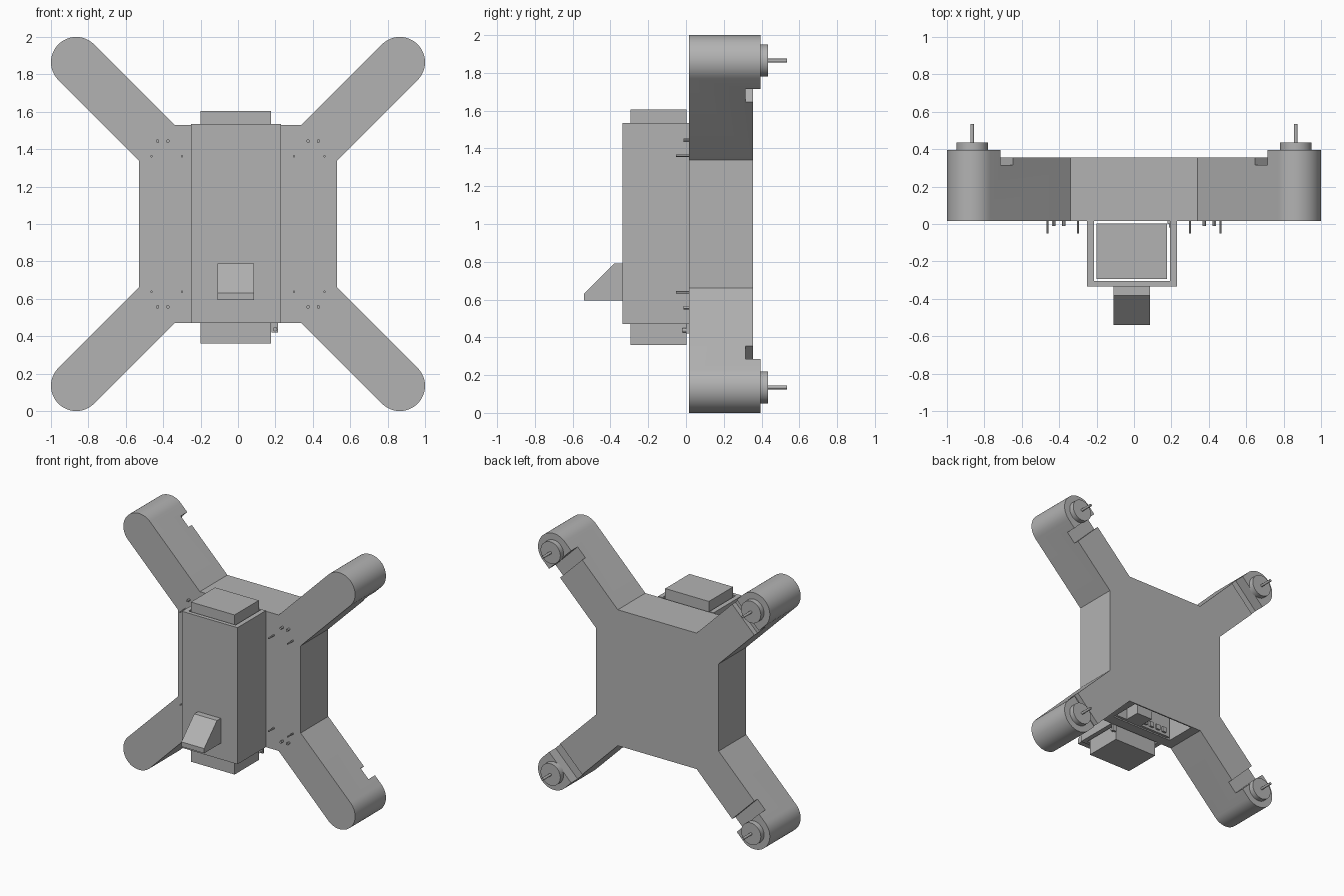
import bpy, bmesh, math
from mathutils import Vector

cube = bpy.data.objects.get("Cube")
if cube:
    bpy.data.objects.remove(cube, do_unlink=True)

grey = bpy.data.materials.new("plain grey")
grey.use_nodes = True
GREY = (0.45, 0.45, 0.45, 1)
grey.diffuse_color = GREY
grey.node_tree.nodes["Principled BSDF"].inputs["Base Color"].default_value = GREY

MID = 1.0          # height of the centre
TIP = 0.865        # motor offset along x and z
R = 0.135          # arm half width
FRONT = 0.015      # front face of the body
DIAG = TIP * math.sqrt(2)
FLAT = DIAG - 0.078
CORNERS = [(1, 1), (-1, 1), (-1, -1), (1, -1)]


def finish(name, bm):
    bmesh.ops.recalc_face_normals(bm, faces=bm.faces)
    mesh = bpy.data.meshes.new(name)
    bm.to_mesh(mesh)
    bm.free()
    obj = bpy.data.objects.new(name, mesh)
    bpy.context.collection.objects.link(obj)
    mesh.materials.append(grey)
    return obj


def smooth(obj):
    bpy.ops.object.select_all(action='DESELECT')
    obj.select_set(True)
    bpy.context.view_layer.objects.active = obj
    bpy.ops.object.shade_smooth_by_angle(angle=math.radians(30))


def extrude(name, points, direction):
    """Close a planar outline and push it along a direction."""
    bm = bmesh.new()
    face = bm.faces.new([bm.verts.new(p) for p in points])
    out = bmesh.ops.extrude_face_region(bm, geom=[face])
    verts = [v for v in out["geom"] if isinstance(v, bmesh.types.BMVert)]
    bmesh.ops.translate(bm, verts=verts, vec=direction)
    return finish(name, bm)


def prism(name, outline, y0, y1):
    return extrude(name, [(x, y0, z) for x, z in outline], Vector((0, y1 - y0, 0)))


def box(name, x0, x1, y0, y1, z0, z1):
    return prism(name, [(x0, z0), (x1, z0), (x1, z1), (x0, z1)], y0, y1)


def rod(name, x, z, radius, y0, y1, sides=24):
    turn = [2 * math.pi * i / sides for i in range(sides)]
    obj = prism(name, [(x + radius * math.cos(a), z + radius * math.sin(a)) for a in turn], y0, y1)
    smooth(obj)
    return obj


def diagonal_bar(name, sx, sz, s0, s1, half, y0, y1):
    """Rectangle lying along one diagonal."""
    k = math.sqrt(0.5)
    pts = [(s0, -half), (s1, -half), (s1, half), (s0, half)]
    return prism(name, [(k * (s * sx - t * sz), MID + k * (s * sz + t * sx)) for s, t in pts], y0, y1)


def cut(target, cutter):
    cutter.hide_render = True
    mod = target.modifiers.new("cut", 'BOOLEAN')
    mod.operation = 'DIFFERENCE'
    mod.solver = 'EXACT'
    mod.object = cutter
    bpy.context.view_layer.objects.active = target
    bpy.ops.object.modifier_apply(modifier=mod.name)
    bpy.data.objects.remove(cutter, do_unlink=True)


# Body and four round-ended arms as one outline
outline = []
for i in range(4):
    sx, sz = CORNERS[i]
    mid_angle = math.radians(45 + 90 * i)
    edge = [(0.53, 0.34), (0.34, 0.53)]
    if sx * sz < 0:
        edge.reverse()
    outline.append((sx * edge[0][0], MID + sz * edge[0][1]))
    for step in range(25):
        a = mid_angle - math.pi / 2 + math.pi * step / 24
        outline.append((sx * TIP + R * math.cos(a), MID + sz * TIP + R * math.sin(a)))
    outline.append((sx * edge[1][0], MID + sz * edge[1][1]))
body = prism("body_and_arms", outline, FRONT, 0.395)

# Lower the back between the motor pods, then cut a slot beside each pod
for sx in (1, -1):
    cut(body, diagonal_bar("back_cutter", sx, 1, -FLAT, FLAT, 0.4, 0.355, 0.5))
for sx, sz in CORNERS:
    cut(body, diagonal_bar("slot_cutter", sx, sz, 1.05, FLAT, 0.2, 0.315, 0.5))

# Electronics bay open at the bottom
cut(body, box("bay_cutter", -0.26, 0.28, 0.1, 0.345, 0.4, 0.85))
smooth(body)
box("circuit_board", -0.24, 0.26, 0.1, 0.12, 0.48, 0.82)
box("board_plug", 0.03, 0.17, 0.12, 0.24, 0.48, 0.58)
for i in range(4):
    x = -0.2 + 0.06 * i
    box("board_chip", x, x + 0.035, 0.12, 0.135, 0.5, 0.54)

# Motors and shafts
for sx, sz in CORNERS:
    rod("motor", sx * TIP, MID + sz * TIP, 0.085, 0.39, 0.435, 48)
    rod("motor_shaft", sx * TIP, MID + sz * TIP, 0.01, 0.43, 0.535, 16)

# Screws and pins on the front
for sx, sz in CORNERS:
    for x in (0.375, 0.43):
        rod("screw", sx * x, MID + sz * 0.443, 0.009, -0.012, 0.02, 12)
    for x in (0.3, 0.463):
        rod("pin", sx * x, MID + sz * 0.362, 0.006, -0.052, 0.02, 12)

# Open-ended battery sleeve
sleeve = [(-0.25, FRONT), (-0.25, -0.335), (0.23, -0.335), (0.23, FRONT),
          (0.193, FRONT), (0.193, -0.305), (-0.213, -0.305), (-0.213, FRONT)]
extrude("battery_sleeve", [(x, y, 0.47) for x, y in sleeve], Vector((0, 0, 1.065)))
box("battery", -0.2, 0.177, -0.295, 0.003, 0.36, 1.605)

# Wedge-shaped camera housing
wedge = [(-0.335, 0.595), (-0.54, 0.595), (-0.54, 0.632), (-0.382, 0.79), (-0.335, 0.79)]
extrude("camera_housing", [(-0.11, y, z) for y, z in wedge], Vector((0.196, 0, 0)))

# Small socket under the sleeve
box("socket_bracket", 0.18, 0.215, 0.0, FRONT, 0.42, 0.48)
rod("socket", 0.198, 0.438, 0.012, -0.018, 0.01, 16)
